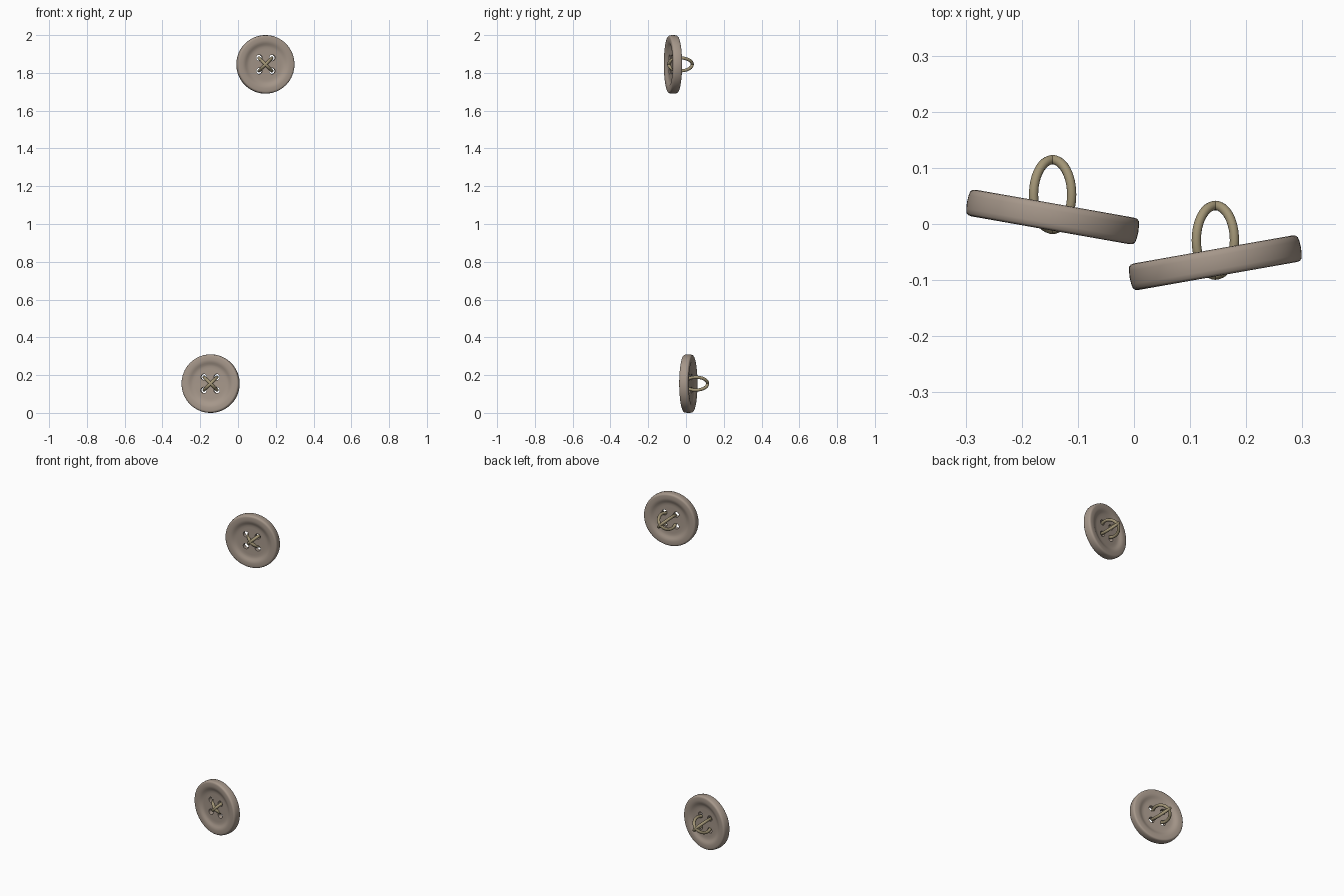
import bpy, bmesh, math
from mathutils import Matrix, Vector

if "Cube" in bpy.data.objects:
    bpy.data.objects.remove(bpy.data.objects["Cube"])


def material(name, color):
    m = bpy.data.materials.new(name)
    m.diffuse_color = (*color, 1)
    m.use_nodes = True
    m.node_tree.nodes["Principled BSDF"].inputs["Base Color"].default_value = m.diffuse_color
    return m


button_mat = material("button_taupe", (0.38, 0.31, 0.255))
thread_mat = material("thread_tan", (0.36, 0.30, 0.18))


def make_object(name, bm, mat=None):
    bmesh.ops.recalc_face_normals(bm, faces=bm.faces)
    mesh = bpy.data.meshes.new(name)
    bm.to_mesh(mesh)
    bm.free()
    ob = bpy.data.objects.new(name, mesh)
    bpy.context.collection.objects.link(ob)
    if mat:
        mesh.materials.append(mat)
    return ob


def activate(ob):
    bpy.ops.object.select_all(action='DESELECT')
    ob.select_set(True)
    bpy.context.view_layer.objects.active = ob


# Half profile (radius, depth) of the dished disc, mirrored front to back
HALF = [(0, 0.012), (0.08, 0.012), (0.092, 0.0125), (0.101, 0.015), (0.109, 0.019),
        (0.117, 0.0225), (0.126, 0.024), (0.143, 0.024), (0.149, 0.0228),
        (0.1525, 0.0195), (0.1542, 0.012), (0.155, 0.0)]


def button_disc(name, loc, angle):
    bm = bmesh.new()
    profile = [(r, -d) for r, d in HALF] + [(r, d) for r, d in HALF[-2::-1]]
    verts = [bm.verts.new((r, y, 0)) for r, y in profile]
    edges = [bm.edges.new(p) for p in zip(verts, verts[1:])]
    bmesh.ops.spin(bm, geom=verts + edges, cent=(0, 0, 0), axis=(0, 1, 0),
                   angle=math.tau, steps=64)
    bmesh.ops.remove_doubles(bm, verts=bm.verts, dist=1e-5)
    disc = make_object(name, bm, button_mat)

    # Four sewing holes
    bm = bmesh.new()
    for sx in (-1, 1):
        for sz in (-1, 1):
            m = Matrix.Translation((sx * 0.035, 0, sz * 0.035)) @ Matrix.Rotation(math.pi / 2, 4, 'X')
            bmesh.ops.create_cone(bm, cap_ends=True, segments=20, radius1=0.016,
                                  radius2=0.016, depth=0.1, matrix=m)
    cutter = make_object("hole_cutter", bm)
    cutter.hide_render = True
    mod = disc.modifiers.new("holes", 'BOOLEAN')
    mod.operation = 'DIFFERENCE'
    mod.solver = 'EXACT'
    mod.object = cutter
    activate(disc)
    bpy.ops.object.modifier_apply(modifier=mod.name)
    bpy.data.objects.remove(cutter)
    bpy.ops.object.shade_smooth_by_angle(angle=math.radians(35))
    disc.location = loc
    disc.rotation_euler = (0, 0, angle)


# Elliptical thread ring lying in a diagonal plane through two holes
def thread_ring(name, loc, sign, a=0.048, b=0.062, r=0.0085, n=48, k=12):
    bm = bmesh.new()
    side = Vector((1, 0, sign)).normalized()
    depth = Vector((0, 1, 0))
    binormal = side.cross(depth)
    rings = []
    for i in range(n):
        t = math.tau * i / n
        c = side * a * math.cos(t) + depth * (b * math.sin(t) + 0.04)
        out = (side * b * math.cos(t) + depth * a * math.sin(t)).normalized()
        rings.append([bm.verts.new(c + r * (out * math.cos(math.tau * j / k)
                                            + binormal * math.sin(math.tau * j / k)))
                      for j in range(k)])
    for i in range(n):
        p, q = rings[i], rings[(i + 1) % n]
        for j in range(k):
            bm.faces.new((p[j], q[j], q[(j + 1) % k], p[(j + 1) % k]))
    ob = make_object(name, bm, thread_mat)
    ob.location = loc
    activate(ob)
    bpy.ops.object.shade_smooth()


for label, loc, deg in (("upper", (0.145, -0.069, 1.845), 10),
                        ("lower", (-0.145, 0.0125, 0.155), -10)):
    button_disc(label + "_button", loc, math.radians(deg))
    thread_ring(label + "_thread_a", loc, 1)
    thread_ring(label + "_thread_b", loc, -1)
